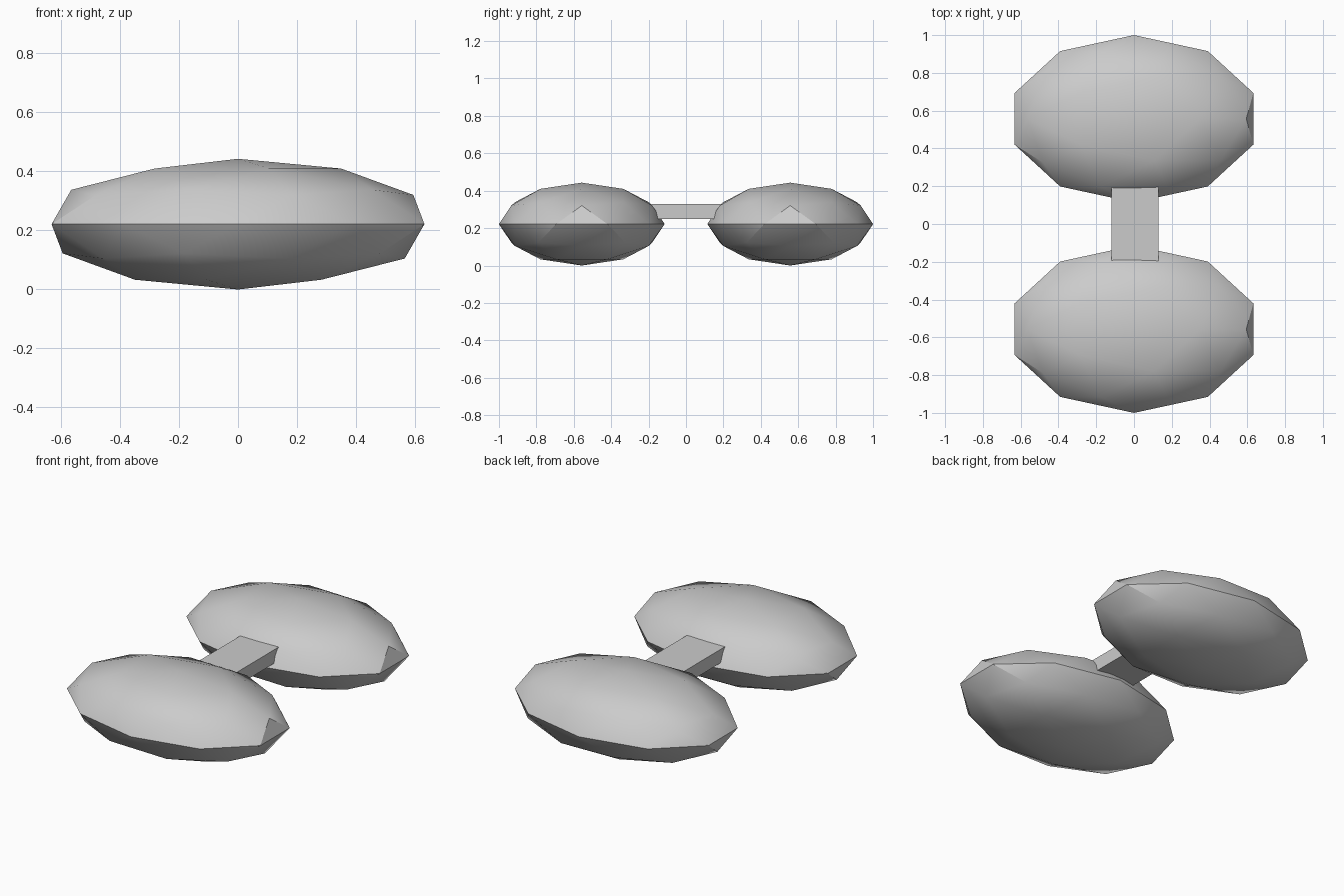
import bpy
import math

cube = bpy.data.objects.get("Cube")
if cube:
    bpy.data.objects.remove(cube, do_unlink=True)

UNIT = 0.2215             # half height of a pod
POD_Y = 1 - 2 * UNIT      # pod centre distance from the middle

# Plain grey material
grey = bpy.data.materials.new("plain_grey")
grey.use_nodes = True
colour = (0.6, 0.6, 0.6, 1)
grey.diffuse_color = colour
grey.node_tree.nodes["Principled BSDF"].inputs["Base Color"].default_value = colour


def finish(name, scale):
    obj = bpy.context.object
    obj.name = name
    obj.scale = scale
    bpy.ops.object.transform_apply(location=False, rotation=False, scale=True)
    obj.data.materials.append(grey)
    return obj


# Two flattened low-poly pods, front and back
for name, side in (("front_pod", -1), ("back_pod", 1)):
    bpy.ops.mesh.primitive_ico_sphere_add(
        subdivisions=2, radius=UNIT, location=(0, side * POD_Y, UNIT))
    finish(name, (3, 2, 1))
    bpy.ops.object.shade_smooth_by_angle(angle=math.radians(30))

# Flat bar joining the pods
bpy.ops.mesh.primitive_cube_add(size=1, location=(0.005, 0, 0.29))
finish("connecting_bar", (0.25, 0.5, 0.08))
